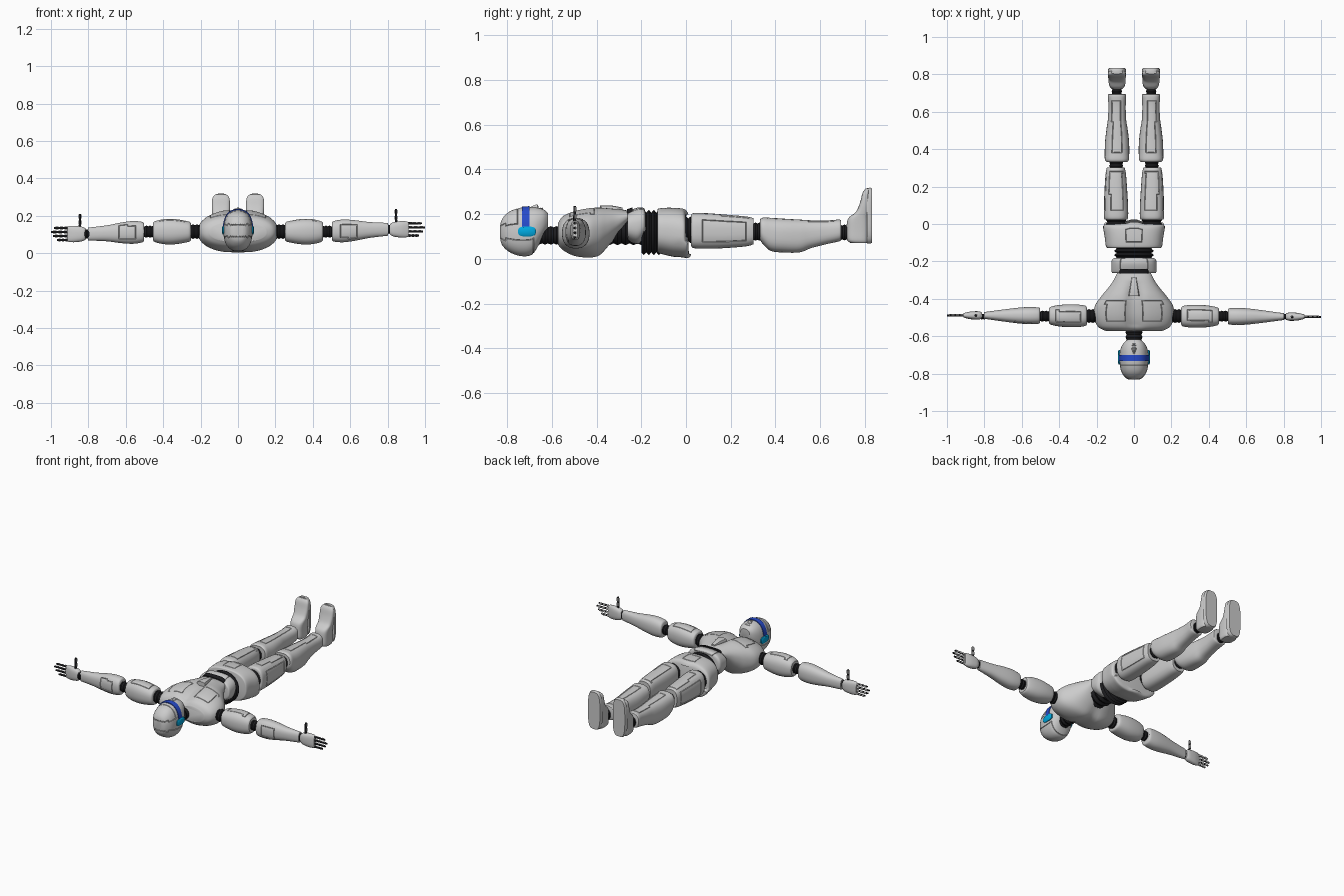
import bpy, bmesh, math
from mathutils import Vector

if "Cube" in bpy.data.objects:
    bpy.data.objects.remove(bpy.data.objects["Cube"])


def material(name, rgb):
    m = bpy.data.materials.new(name)
    m.diffuse_color = (*rgb, 1)
    m.use_nodes = True
    m.node_tree.nodes["Principled BSDF"].inputs["Base Color"].default_value = m.diffuse_color
    return m


BLACK = material("rubber_black", (0.012, 0.012, 0.014))
BLUE = material("visor_blue", (0.02, 0.07, 0.6))
CYAN = material("ear_cyan", (0.0, 0.4, 0.75))
ORDER = {"x": (0, 1, 2), "y": (1, 0, 2), "z": (2, 0, 1)}


def smooth_sections(secs, k):
    """Catmull-Rom resampling of the cross-section list."""
    out = []
    for i in range(len(secs) - 1):
        p = [Vector(secs[max(0, min(len(secs) - 1, i + j))]) for j in (-1, 0, 1, 2)]
        for q in range(k):
            t = q / k
            out.append(0.5 * (2 * p[1] + (p[2] - p[0]) * t
                              + (2 * p[0] - 5 * p[1] + 4 * p[2] - p[3]) * t * t
                              + (3 * p[1] - p[0] - 3 * p[2] + p[3]) * t ** 3))
    return out + [Vector(secs[-1])]


def loft(name, axis, secs, mat=None, n=28, p=2.4, k=4, tweak=None, panels=(), cut=None):
    """Skin superellipse sections (t, u0, u1, v0, v1) along an axis."""
    bm = bmesh.new()
    rings = []
    for t, u0, u1, v0, v1 in smooth_sections(secs, k):
        ring = []
        for i in range(n):
            a = 2 * math.pi * (i + 0.5) / n
            c, s = math.cos(a), math.sin(a)
            co = [0, 0, 0]
            co[ORDER[axis][0]] = t
            co[ORDER[axis][1]] = (u0 + u1) / 2 + (u1 - u0) / 2 * math.copysign(abs(c) ** (2 / p), c)
            co[ORDER[axis][2]] = (v0 + v1) / 2 + (v1 - v0) / 2 * math.copysign(abs(s) ** (2 / p), s)
            co = Vector(co)
            ring.append(bm.verts.new(tweak(co) if tweak else co))
        rings.append(ring)
    for a, b in zip(rings, rings[1:]):
        for i in range(n):
            bm.faces.new((a[i], a[(i + 1) % n], b[(i + 1) % n], b[i]))
    bm.faces.new(rings[0])
    bm.faces.new(rings[-1])
    bmesh.ops.recalc_face_normals(bm, faces=bm.faces)
    for test in panels:  # panel seams as narrow grooves
        fs = [f for f in bm.faces if len(f.verts) == 4 and test(f.calc_center_median())]
        if fs:
            bmesh.ops.inset_region(bm, faces=fs, thickness=0.002, depth=-0.003)
            bmesh.ops.inset_region(bm, faces=fs, thickness=0.002, depth=0.003)
    if cut is not None:  # keep only what lies above z = cut
        r = bmesh.ops.bisect_plane(bm, geom=bm.verts[:] + bm.edges[:] + bm.faces[:],
                                   plane_co=(0, 0, cut), plane_no=(0, 0, 1), clear_inner=True)
        bmesh.ops.edgeloop_fill(bm, edges=[e for e in r["geom_cut"] if isinstance(e, bmesh.types.BMEdge)])
    me = bpy.data.meshes.new(name)
    bm.to_mesh(me)
    bm.free()
    if mat:
        me.materials.append(mat)
    ob = bpy.data.objects.new(name, me)
    bpy.context.collection.objects.link(ob)
    return ob


def sym(rows):
    """(y, half width, z0, z1) rows to sections centred on x = 0."""
    return [(y, -w, w, z0, z1) for y, w, z0, z1 in rows]


def bellows(name, axis, t0, t1, c, r, folds=4):
    """Ribbed rubber joint of half sizes r round centre c."""
    secs = []
    for i in range(2 * folds + 1):
        f = 1.0 if i % 2 else 0.87
        secs.append((t0 + (t1 - t0) * i / (2 * folds), c[0] - r[0] * f, c[0] + r[0] * f,
                     c[1] - r[1] * f, c[1] + r[1] * f))
    return loft(name, axis, secs, BLACK, n=20, p=2, k=1)


# head with nose, lips, visor and ears
loft("head", "y", sym([(-.832, .025, .09, .15), (-.822, .046, .06, .18), (-.79, .068, .03, .212),
                       (-.74, .077, .012, .229), (-.69, .077, .018, .231), (-.66, .069, .06, .228),
                       (-.635, .054, .105, .22), (-.618, .034, .135, .205)]), n=36,
     panels=[lambda c: c.z > .15 and c.y < -.75, lambda c: c.z < .09 and c.y < -.68])
loft("nose", "y", sym([(-.697, .006, .2, .232), (-.68, .009, .2, .24), (-.665, .014, .2, .244),
                       (-.66, .009, .2, .232)]), n=12, k=2)
for lip_y in (-.65, -.643):
    loft("lip", "x", [(-.02, lip_y - .002, lip_y + .002, .2, .222), (0, lip_y - .004, lip_y + .004, .2, .23),
                      (.02, lip_y - .002, lip_y + .002, .2, .222)], n=10, k=2)
loft("visor", "y", sym([(-.733, .081, .01, .235), (-.7, .081, .01, .236)]), BLUE, n=36, k=1, cut=.135)
for s in (-1, 1):
    loft("ear_cover", "x", [(s * .06, -.752, -.672, .1, .145), (s * .081, -.752, -.672, .1, .145),
                            (s * .085, -.745, -.68, .106, .14)], CYAN, n=20, p=3, k=1)
bellows("neck", "y", -.67, -.54, (0, .105), (.046, .042), 5)


# torso
def chest_shape(co):
    g = math.exp(-(co.x / .035) ** 2) * max(0, min(1, (co.y + .6) / .06)) * max(0, min(1, (-.3 - co.y) / .08))
    co.z += g * (-.028 if co.z > .12 else .015)
    return co


loft("chest", "y", sym([(-.572, .15, .06, .165), (-.55, .192, .035, .195), (-.5, .214, .01, .217),
                        (-.44, .21, .002, .23), (-.39, .178, .01, .235), (-.35, .145, .05, .232),
                        (-.31, .115, .1, .226), (-.262, .09, .16, .216)]), n=56, p=2.3, k=5, tweak=chest_shape,
     panels=[lambda c: c.z > .17 and .04 < c.x < .15 and -.52 < c.y < -.41,
             lambda c: c.z > .17 and -.15 < c.x < -.04 and -.52 < c.y < -.41])
loft("sternum_plate", "y", sym([(-.385, .03, .2, .238), (-.34, .022, .2, .24), (-.285, .012, .2, .23)]), n=12, p=4, k=2)
bellows("spine_core", "y", -.36, -.18, (0, .13), (.08, .07), 5)
loft("belt_plate", "y", sym([(-.262, .115, .1, .2), (-.255, .12, .08, .215), (-.215, .122, .065, .23),
                             (-.19, .118, .09, .228), (-.182, .105, .1, .215)]), p=2.6,
     panels=[lambda c: c.z > .19 and abs(c.x) < .07])
loft("belly_strip", "y", sym([(-.265, .078, .15, .222), (-.24, .078, .15, .23)]), BLACK, k=1, p=4)
bellows("waist", "y", -.2, -.11, (0, .118), (.108, .103), 4)


def pelvis_shape(co):
    if co.y > -.05:  # high-cut leg openings with a central point
        co.y += .015 * math.exp(-(co.x / .03) ** 2) + (.012 if co.z < .08 else 0)
    return co


loft("pelvis", "y", sym([(-.128, .14, .035, .218), (-.12, .15, .025, .226), (-.07, .157, .012, .229),
                         (-.02, .165, .004, .224), (-.005, .16, .008, .212), (0, .14, .02, .2)]),
     n=48, p=2.6, tweak=pelvis_shape,
     panels=[lambda c: c.z > .19 and abs(c.x) < .045 and -.1 < c.y < -.02])


def mx(rows, s):
    """Mirror x ranges for sections whose first cross axis is x."""
    return [(t, s * a, s * b, c, d) for t, a, b, c, d in rows]


for s, side in ((-1, "left"), (1, "right")):
    # legs
    bellows("hip_joint_" + side, "y", -.03, .05, (s * .095, .13), (.055, .06), 4)
    loft("thigh_" + side, "y", mx([(.022, .045, .148, .065, .192), (.032, .032, .16, .048, .205), (.09, .031, .161, .045, .205),
                                   (.18, .036, .158, .048, .198), (.27, .043, .152, .056, .19),
                                   (.302, .05, .145, .065, .182)], s), p=2.7,
         panels=[lambda c: abs(c.x) > .135 and .08 < c.y < .27 and .08 < c.z < .17,
                 lambda c: c.z > .175 and abs(abs(c.x) - .095) < .035 and .08 < c.y < .28])
    bellows("knee_joint_" + side, "y", .285, .355, (s * .095, .122), (.038, .042), 4)
    loft("shin_" + side, "y", mx([(.332, .035, .147, .085, .178), (.345, .027, .156, .065, .185), (.38, .025, .157, .035, .184),
                                  (.44, .026, .155, .028, .18), (.51, .034, .147, .029, .176), (.56, .042, .14, .048, .173),
                                  (.63, .044, .137, .066, .172), (.685, .042, .14, .078, .176),
                                  (.694, .047, .135, .085, .17)], s), p=2.6,
         panels=[lambda c: c.z > .155 and abs(abs(c.x) - .092) < .025 and .38 < c.y < .66])
    bellows("ankle_joint_" + side, "y", .68, .74, (s * .092, .118), (.028, .036), 3)
    loft("foot_" + side, "z", mx([(.072, .055, .127, .735, .815), (.085, .049, .133, .72, .818), (.13, .048, .134, .718, .82),
                                  (.18, .045, .136, .725, .82), (.21, .044, .138, .76, .82), (.25, .043, .14, .778, .82),
                                  (.295, .046, .137, .79, .82), (.314, .062, .12, .803, .82)], s), p=3.2)
    loft("sole_" + side, "y", mx([(.81, .043, .139, .068, .318), (.826, .043, .139, .068, .319),
                                  (.833, .047, .135, .072, .315)], s), p=3.4, k=1)

    # arms: rows hold (distance, half depth in y, half height in z)
    def arm(rows):
        out = []
        for x, hy, hz in rows:
            z = .115 + s * .0125 * max(0, min(1, (x - .45) / .35))
            y = -.492 - .004 * s * x
            out.append((s * x, y - hy, y + hy, z - hz, z + hz))
        return out

    bellows("shoulder_joint_" + side, "x", s * .19, s * .27, (-.492, .115), (.038, .04), 4)
    loft("upper_arm_" + side, "x", arm([(.252, .044, .046), (.262, .055, .054), (.31, .061, .064), (.36, .061, .069),
                                        (.41, .056, .065), (.445, .048, .055), (.455, .04, .046)]),
         panels=[lambda c: c.z > .15 and .29 < abs(c.x) < .42 and abs(c.y + .492) < .03])
    bellows("elbow_joint_" + side, "x", s * .44, s * .52, (-.493, .115), (.03, .033), 4)
    loft("forearm_" + side, "x", arm([(.502, .038, .045), (.512, .044, .055), (.56, .046, .061), (.62, .042, .056),
                                      (.7, .032, .043), (.78, .021, .036), (.803, .018, .034)]),
         panels=[lambda c: c.y < -.51 and .55 < abs(c.x) < .63 and abs(c.z - .115) < .035])
    bellows("wrist_" + side, "x", s * .795, s * .82, (-.495, .115 + s * .0125), (.016, .026), 2)
    loft("palm_" + side, "x", arm([(.812, .016, .027), (.83, .022, .038), (.87, .021, .044), (.9, .015, .043),
                                   (.912, .011, .038)]), p=2.7)
    zc, yc = .115 + s * .0125, -.494 - .004 * s
    # fingers: dark core with pale knuckle shells
    for i, tip in enumerate((.968, .99, 1.0, .985)):
        z = zc + (i - 1.5) * .0215
        loft("finger_core_" + side, "x", [(s * .9, yc - .006, yc + .006, z - .006, z + .006),
                                          (s * tip, yc - .005, yc + .005, z - .005, z + .005)], BLACK, n=10, k=1)
        for j in range(3):
            a = .912 + (tip - .912) * j / 3
            b = a + (tip - .912) * .2
            loft("finger_shell_" + side, "x", [(s * q, yc - .002, yc + .008, z - .0075, z + .0075) for q in (a, b)], n=10, k=1)
    tx = s * .845
    loft("thumb_core_" + side, "z", [(zc + .025, tx - .007, tx + .007, yc - .007, yc + .007),
                                     (zc + .108, tx - .006, tx + .006, yc - .006, yc + .006)], BLACK, n=10, k=1)
    for j in range(2):
        a = zc + .052 + j * .032
        loft("thumb_shell_" + side, "z", [(q, tx - .008, tx + .008, yc - .002, yc + .009) for q in (a, a + .02)], n=10, k=1)

# smooth shading with crisp panel edges
for ob in bpy.context.scene.objects:
    ob.select_set(True)
    bpy.context.view_layer.objects.active = ob
bpy.ops.object.shade_smooth_by_angle(angle=math.radians(35))
